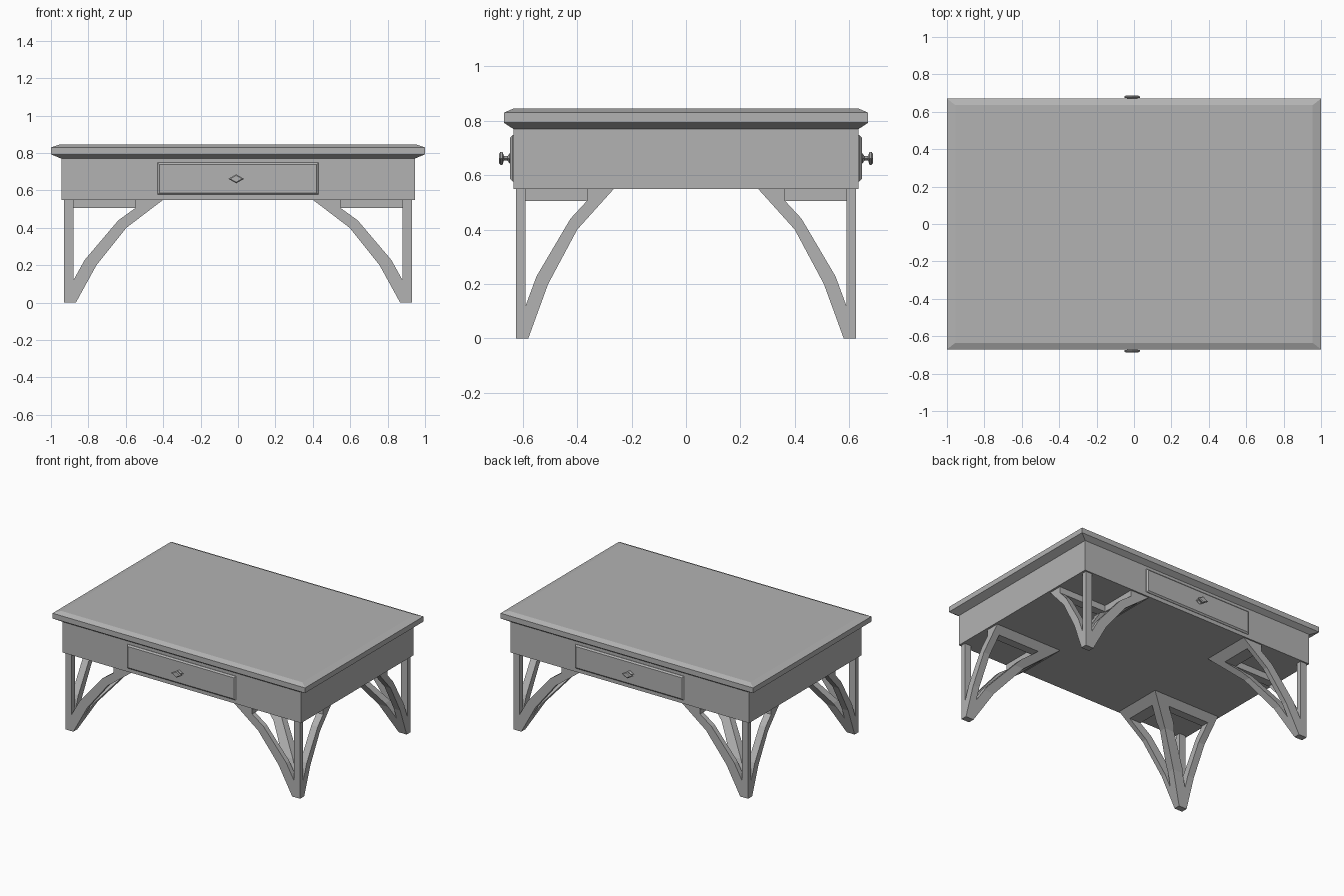
import bpy
import bmesh

cube = bpy.data.objects.get("Cube")
if cube:
    bpy.data.objects.remove(cube, do_unlink=True)

stone = bpy.data.materials.new("plain grey")
stone.use_nodes = True
GREY = (0.45, 0.45, 0.45, 1.0)
stone.diffuse_color = GREY
stone.node_tree.nodes["Principled BSDF"].inputs["Base Color"].default_value = GREY


def loft(name, rings):
    """Closed solid through rings that have equal point counts."""
    bm = bmesh.new()
    loops = [[bm.verts.new(p) for p in ring] for ring in rings]
    count = len(loops[0])
    for a, b in zip(loops, loops[1:]):
        for i in range(count):
            j = (i + 1) % count
            bm.faces.new((a[i], a[j], b[j], b[i]))
    bm.faces.new(loops[0])
    bm.faces.new(loops[-1])
    bmesh.ops.recalc_face_normals(bm, faces=bm.faces)
    mesh = bpy.data.meshes.new(name)
    bm.to_mesh(mesh)
    bm.free()
    mesh.materials.append(stone)
    obj = bpy.data.objects.new(name, mesh)
    bpy.context.collection.objects.link(obj)
    return obj


def rect(x0, x1, y0, y1, z):
    return [(x0, y0, z), (x1, y0, z), (x1, y1, z), (x0, y1, z)]


def mirror(obj, x, y):
    mod = obj.modifiers.new("mirror", 'MIRROR')
    mod.use_axis = (x, y, False)
    mod.use_mirror_merge = False


# Table top with bevelled rim, and the apron under it
loft("table_top", [rect(-x, x, -y, y, z) for x, y, z in
                   [(0.945, 0.635, 0.77), (1, 0.67, 0.793),
                    (1, 0.67, 0.83), (0.955, 0.635, 0.845)]])
loft("apron", [rect(-0.945, 0.945, -0.635, 0.635, z) for z in (0.55, 0.77)])

# Leg: flaring corner block
LEG_X, LEG_Y = 0.93, 0.625
leg = loft("legs", [rect(x, LEG_X, y, LEG_Y, z) for x, y, z in
                    [(0.867, 0.58, 0), (0.757, 0.507, 0.2),
                     (0.597, 0.4, 0.4), (0.4, 0.265, 0.55)]])

# Arched window outlines, as (horizontal, height), closed at a given top
WINDOW_X = [(0.88, 0.12), (0.82, 0.228), (0.64, 0.44), (0.55, 0.505)]
WINDOW_Y = [(0.59, 0.12), (0.55, 0.228), (0.425, 0.44), (0.365, 0.505)]


def window_cutter(outline, along_y, depth0, depth1, tall):
    pts = list(outline)
    if tall:
        pts.append((pts[-1][0], 0.6))
    pts.append((pts[0][0], pts[-1][1]))
    rings = [[(h, d, z) if along_y else (d, h, z) for h, z in pts]
             for d in (depth0, depth1)]
    cutter = loft("window_cutter", rings)
    cutter.hide_render = True
    return cutter


# Windows run through; the outer sides are open up to the apron
cutters = [window_cutter(WINDOW_X, True, 0, 1, False),
           window_cutter(WINDOW_Y, False, 0, 1.2, False),
           window_cutter(WINDOW_X, True, 0.365, 1, True),
           window_cutter(WINDOW_Y, False, 0.55, 1.2, True)]
for cutter in cutters:
    mod = leg.modifiers.new("window", 'BOOLEAN')
    mod.operation = 'DIFFERENCE'
    mod.solver = 'EXACT'
    mod.object = cutter
graph = bpy.context.evaluated_depsgraph_get()
cut_mesh = bpy.data.meshes.new_from_object(leg.evaluated_get(graph))
leg.modifiers.clear()
leg.data = cut_mesh
for cutter in cutters:
    bpy.data.objects.remove(cutter, do_unlink=True)
mirror(leg, True, True)

# Drawer fronts on both long sides
drawer = loft("drawer_fronts", [
    [(-x, -y, z0), (x, -y, z0), (x, -y, z1), (-x, -y, z1)]
    for x, y, z0, z1 in [(0.43, 0.63, 0.577, 0.748), (0.43, 0.638, 0.577, 0.748),
                         (0.42, 0.647, 0.587, 0.738)]])
mirror(drawer, False, True)

# Diamond knobs
KNOB_X, KNOB_Z = -0.01, 0.662
knob = loft("knobs", [
    [(KNOB_X - 0.042 * s, -y, KNOB_Z), (KNOB_X, -y, KNOB_Z - 0.024 * s),
     (KNOB_X + 0.042 * s, -y, KNOB_Z), (KNOB_X, -y, KNOB_Z + 0.024 * s)]
    for y, s in [(0.643, 0.8), (0.65, 0.75), (0.656, 0.35), (0.67, 0.35),
                 (0.675, 1), (0.682, 1), (0.687, 0.75)]])
mirror(knob, False, True)
